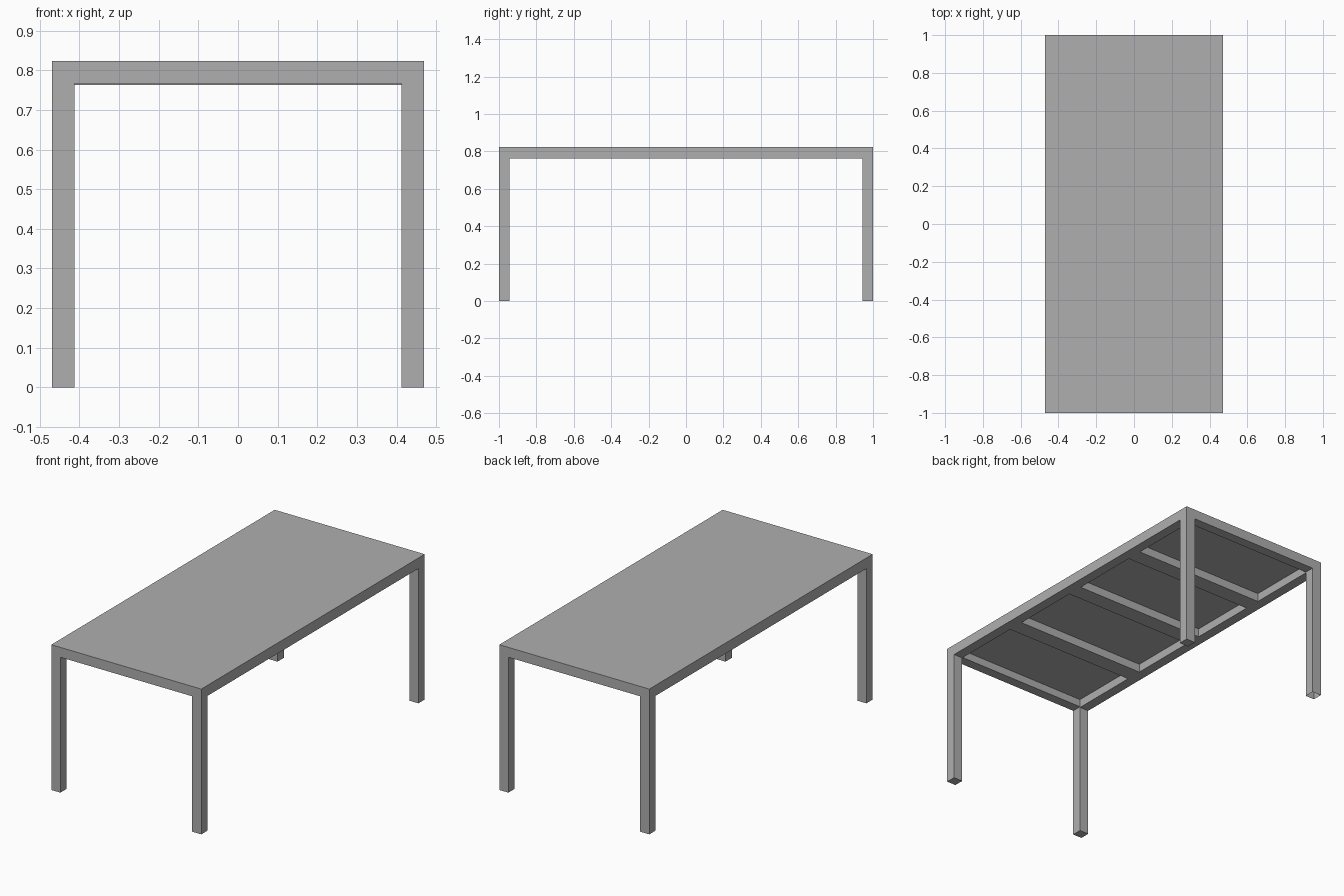
import bpy
import bmesh
from mathutils import Matrix

cube = bpy.data.objects.get("Cube")
if cube:
    bpy.data.objects.remove(cube, do_unlink=True)

# Overall sizes
HALF_X, HALF_Y, HEIGHT = 0.47, 1.0, 0.823
LEG = 0.057            # leg and rail thickness
TOP = 0.012            # table top thickness
UNDER = HEIGHT - TOP   # underside of the top
RAIL_Z = 0.763         # bottom of side rails and cross bars
END_Z = 0.767          # bottom of end rails
IN_X, IN_Y = HALF_X - LEG, HALF_Y - LEG
BAR = 0.095            # cross bar width
BARS = 3

grey = bpy.data.materials.new("Grey")
grey.use_nodes = True
colour = (0.43, 0.43, 0.43, 1.0)
grey.diffuse_color = colour
grey.node_tree.nodes["Principled BSDF"].inputs["Base Color"].default_value = colour


def box(name, x, y, z, open_bottom=False):
    """Box from (min, max) ranges along each axis."""
    bm = bmesh.new()
    size = [b - a for a, b in (x, y, z)]
    centre = [(a + b) / 2 for a, b in (x, y, z)]
    bmesh.ops.create_cube(bm, size=1, matrix=Matrix.LocRotScale(centre, None, size))
    if open_bottom:
        bm.normal_update()
        low = [f for f in bm.faces if f.normal.z < -0.5]
        bmesh.ops.delete(bm, geom=low, context='FACES_ONLY')
    mesh = bpy.data.meshes.new(name)
    bm.to_mesh(mesh)
    bm.free()
    mesh.materials.append(grey)
    obj = bpy.data.objects.new(name, mesh)
    bpy.context.collection.objects.link(obj)
    return obj


def outer(side, inner, edge):
    """Range between an inner and outer distance on one side of zero."""
    return tuple(sorted((side * inner, side * edge)))


# Table top
box("table_top", (-HALF_X, HALF_X), (-HALF_Y, HALF_Y), (UNDER, HEIGHT))

# Legs, one of them a tube open at the foot
for sx, side in ((1, "left"), (-1, "right")):
    for sy, end in ((-1, "front"), (1, "back")):
        box(f"{end}_{side}_leg", outer(sx, IN_X, HALF_X), outer(sy, IN_Y, HALF_Y),
            (0, UNDER), open_bottom=(sx < 0 and sy > 0))

# Side and end rails between the legs
for s, side, end in ((1, "left", "back"), (-1, "right", "front")):
    box(f"{side}_rail", outer(s, IN_X, HALF_X), (-IN_Y, IN_Y), (RAIL_Z, UNDER))
    box(f"{end}_rail", (-IN_X, IN_X), outer(s, IN_Y, HALF_Y), (END_Z, UNDER))

# Cross bars dividing the underside into equal bays
bay = (2 * IN_Y - BARS * BAR) / (BARS + 1)
for i in range(BARS):
    y = -IN_Y + bay + i * (bay + BAR)
    box(f"cross_bar_{i + 1}", (-IN_X, IN_X), (y, y + BAR), (RAIL_Z, UNDER))
